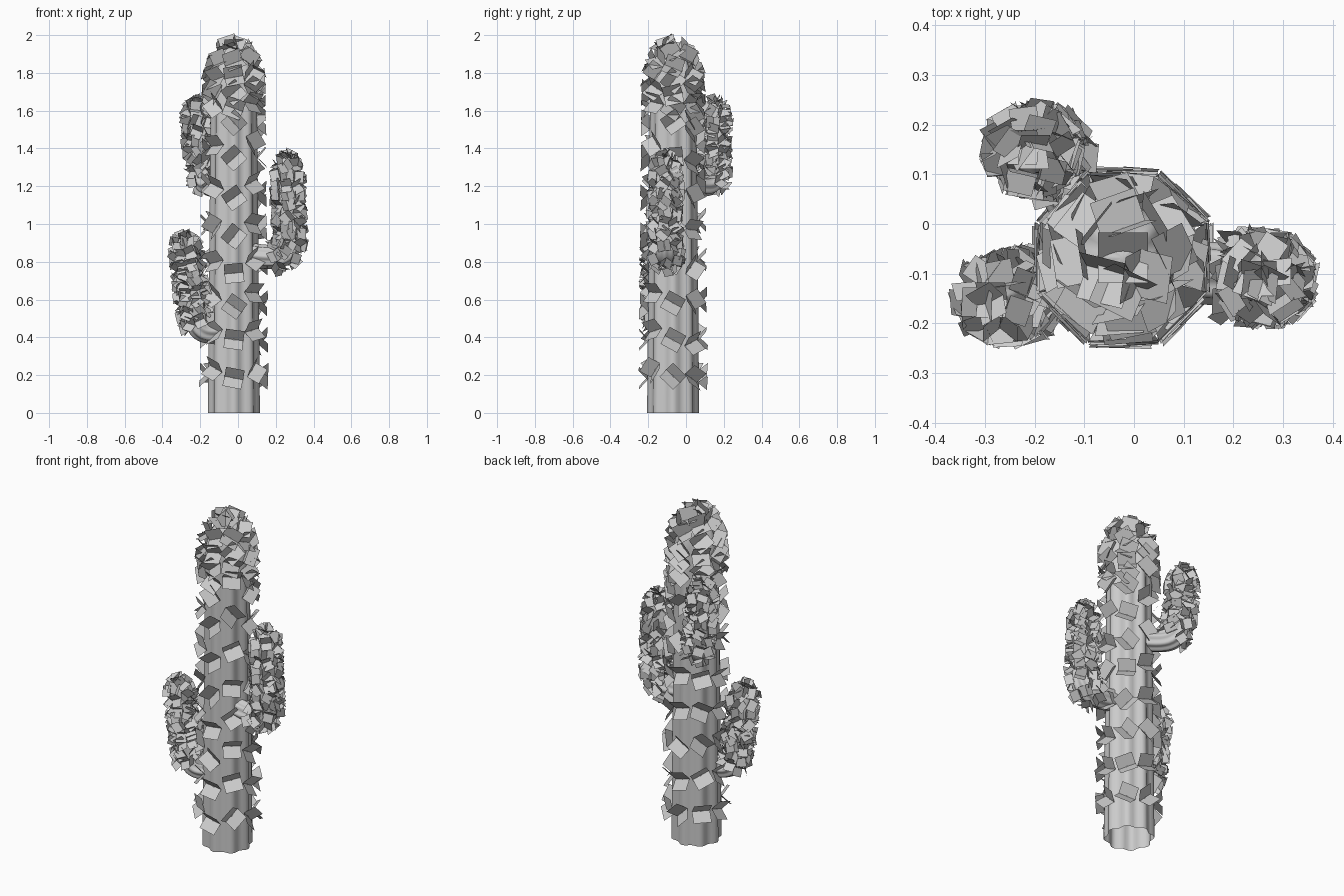
import bpy, bmesh, math, random
from mathutils import Vector, Quaternion
from mathutils.geometry import interpolate_bezier

random.seed(4)
cube = bpy.data.objects.get("Cube")
if cube:
    bpy.data.objects.remove(cube)

grey = bpy.data.materials.new("light grey")
grey.use_nodes = True
grey.diffuse_color = (0.6, 0.6, 0.6, 1)
grey.node_tree.nodes["Principled BSDF"].inputs["Base Color"].default_value = (0.6, 0.6, 0.6, 1)

RIBS = 8
SIDES = RIBS * 6
FLUTE = 0.07


def make_object(name, bm):
    mesh = bpy.data.meshes.new(name)
    bm.to_mesh(mesh)
    bm.free()
    mesh.materials.append(grey)
    obj = bpy.data.objects.new(name, mesh)
    bpy.context.collection.objects.link(obj)
    return obj


def add_dome(path, base, top):
    """Path as (point, radius) pairs, tapering, with a tall rounded tip."""
    last = len(path) - 1
    stations = [(p, base + (top - base) * i / last) for i, p in enumerate(path)]
    up = (path[-1] - path[-2]).normalized()
    for i in range(1, 9):
        a = math.radians(i * 10.8)
        stations.append((path[-1] + up * top * 1.75 * math.sin(a), top * math.cos(a)))
    return stations


def frames(stations):
    """Carry a side axis along the path without twisting."""
    side, old, result = None, None, []
    for i, (p, r) in enumerate(stations):
        a = stations[max(i - 1, 0)][0]
        b = stations[min(i + 1, len(stations) - 1)][0]
        t = (b - a).normalized()
        if old is None:
            side = Vector((1, 0, 0)) if abs(t.z) > 0.9 else t.cross(Vector((0, 0, 1))).normalized()
        else:
            side = old.rotation_difference(t) @ side
        old = t
        result.append((p, r, t, side.copy()))
    return result


def fluted_stem(name, stations):
    """Ribbed tube, open at its root and closed at its tip."""
    bm = bmesh.new()
    rings = []
    for p, r, t, side in frames(stations):
        ring = []
        for k in range(SIDES):
            a = math.tau * k / SIDES
            d = Quaternion(t, a) @ side
            ring.append(bm.verts.new(p + d * r * (1 - FLUTE + FLUTE * math.cos(RIBS * a))))
        rings.append(ring)
    for low, high in zip(rings, rings[1:]):
        for k in range(SIDES):
            n = (k + 1) % SIDES
            bm.faces.new((low[k], low[n], high[n], high[k]))
    bm.faces.new(rings[-1])
    obj = make_object(name, bm)
    bpy.ops.object.select_all(action="DESELECT")
    obj.select_set(True)
    bpy.context.view_layer.objects.active = obj
    bpy.ops.object.shade_smooth_by_angle(angle=math.radians(40))


def add_tuft(bm, root, out, spin, width, length):
    """Two square plates opening outward as a V."""
    ref = Vector((0, 0, 1)) if abs(out.z) < 0.9 else Vector((0, 1, 0))
    across = Quaternion(out, spin) @ ref.cross(out).normalized()
    spread = out.cross(across)
    for s in (-1, 1):
        tip = root + (out * 0.68 + spread * s * 0.73) * length
        h = across * width / 2
        bm.faces.new([bm.verts.new(v) for v in (root - h, root + h, tip + h, tip - h)])


def spines(name, stations, start, step, width, length, tilt, turn):
    """Tufts spaced along each rib; step is a function of distance."""
    fr = frames(stations)
    dist = [0]
    for a, b in zip(fr, fr[1:]):
        dist.append(dist[-1] + (b[0] - a[0]).length)
    bm = bmesh.new()
    for rib in range(RIBS):
        s = start + random.uniform(-0.15, 0.15) * step(start)
        while s < dist[-1]:
            i = max(j for j in range(len(dist) - 1) if dist[j] <= s)
            f = (s - dist[i]) / (dist[i + 1] - dist[i])
            (p0, r0, t0, x0), (p1, r1, t1, x1) = fr[i], fr[i + 1]
            p, r, t = p0.lerp(p1, f), r0 + (r1 - r0) * f, t0.lerp(t1, f).normalized()
            radial = Quaternion(t, math.tau * rib / RIBS) @ x0.lerp(x1, f).normalized()
            slope = (r0 - r1) / (dist[i + 1] - dist[i])
            lean = Vector([random.uniform(-tilt, tilt) for axis in range(3)])
            out = ((radial + t * slope).normalized() + lean).normalized()
            add_tuft(bm, p + radial * r * 0.98, out, random.uniform(-turn, turn), width, length)
            s += step(s) * random.uniform(0.88, 1.12)
    end = fr[-1]
    add_tuft(bm, end[0] - end[2] * length * 0.2, end[2], 0, width, length)
    make_object(name, bm)


# Trunk
trunk = add_dome([Vector((-0.022, -0.068, 1.73 * i / 30)) for i in range(31)], 0.138, 0.122)
fluted_stem("trunk", trunk)
spines("trunk_spines", trunk, 0.21, lambda s: 0.195 if s < 1.45 else 0.075, 0.1, 0.07, 0.05, 0.9)

# Arms: name, root on the trunk, elbow, end of the straight part
ARMS = [
    ("left_arm", (0.04, -0.09, 0.84), (0.28, -0.11, 0.80), (0.262, -0.11, 1.25)),
    ("right_low_arm", (-0.08, -0.1, 0.44), (-0.215, -0.14, 0.41), (-0.272, -0.15, 0.83)),
    ("right_back_arm", (-0.08, 0.0, 1.23), (-0.175, 0.145, 1.18), (-0.212, 0.152, 1.54)),
]
for name, root, elbow, tip in ARMS:
    root, elbow, tip = Vector(root), Vector(elbow), Vector(tip)
    bend = elbow.lerp(tip, 0.3)
    path = interpolate_bezier(root, root.lerp(elbow, 0.8), elbow.lerp(bend, 0.2), bend, 14)
    path += [bend.lerp(tip, i / 8) for i in range(1, 9)]
    arm = add_dome(path, 0.064, 0.06)
    fluted_stem(name, arm)
    spines(name + "_spines", arm, 0.17, lambda s: 0.052, 0.06, 0.048, 0.25, 1.6)
